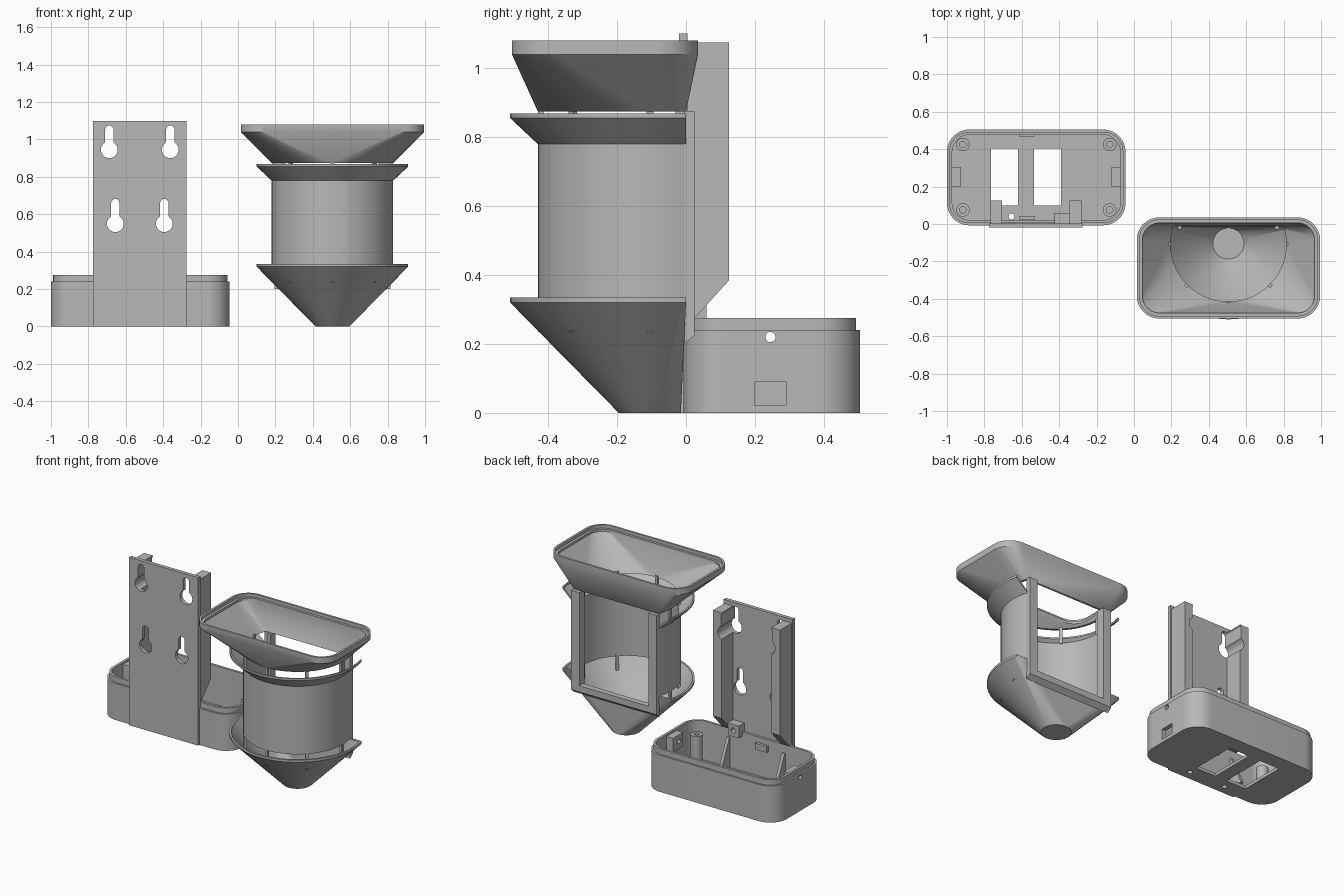
import bpy, bmesh
from math import sin, cos, asin, pi, radians
from mathutils import Matrix, Vector

if "Cube" in bpy.data.objects:
    bpy.data.objects.remove(bpy.data.objects["Cube"])

grey = bpy.data.materials.new("plain grey")
grey.use_nodes = True
GREY = (0.48, 0.48, 0.48, 1)
grey.diffuse_color = GREY
grey.node_tree.nodes["Principled BSDF"].inputs["Base Color"].default_value = GREY

N = 14                      # segments per quarter turn
HX, HY = 0.505, -0.105      # feeder axis
BX = -0.525                 # bracket centre line


def finish(name, bm):
    bmesh.ops.remove_doubles(bm, verts=bm.verts, dist=1e-5)
    bmesh.ops.recalc_face_normals(bm, faces=bm.faces)
    mesh = bpy.data.meshes.new(name)
    bm.to_mesh(mesh)
    bm.free()
    mesh.materials.append(grey)
    ob = bpy.data.objects.new(name, mesh)
    bpy.context.collection.objects.link(ob)
    return ob


def block(name, x0, x1, y0, y1, z0, z1, turn=None):
    bm = bmesh.new()
    bmesh.ops.create_cube(bm, size=1)
    for v in bm.verts:
        v.co = Vector(((x0 + x1) / 2 + v.co.x * (x1 - x0),
                       (y0 + y1) / 2 + v.co.y * (y1 - y0),
                       (z0 + z1) / 2 + v.co.z * (z1 - z0)))
    if turn:
        bm.transform(turn)
    return finish(name, bm)


def rod(name, centre, r, length, axis="Z", segments=24):
    bm = bmesh.new()
    bmesh.ops.create_cone(bm, cap_ends=True, segments=segments, radius1=r, radius2=r, depth=length)
    if axis != "Z":
        bm.transform(Matrix.Rotation(pi / 2, 4, "Y" if axis == "X" else "X"))
    bm.transform(Matrix.Translation(centre))
    return finish(name, bm)


def side_prism(name, x0, x1, profile):
    """Extrude a (y, z) profile along x."""
    bm = bmesh.new()
    face = bm.faces.new([bm.verts.new((x0, y, z)) for y, z in profile])
    new = bmesh.ops.extrude_face_region(bm, geom=[face])["geom"]
    bmesh.ops.translate(bm, vec=(x1 - x0, 0, 0), verts=[g for g in new if isinstance(g, bmesh.types.BMVert)])
    return finish(name, bm)


def round_rect(cx, cy, hx, hy, r, z, inset=0):
    pts = []
    for k, (sx, sy) in enumerate([(1, 1), (-1, 1), (-1, -1), (1, -1)]):
        for i in range(N + 1):
            a = (k + i / N) * pi / 2
            pts.append((cx + sx * (hx - r) + (r - inset) * cos(a),
                        cy + sy * (hy - r) + (r - inset) * sin(a), z))
    return pts


def round_ring(r, z, flat=None):
    """Circle about the feeder axis, optionally cut flat at the back."""
    limit = pi / 2
    if flat is not None and flat - HY < r:
        limit = asin((flat - HY) / r)
    pts = []
    for k in range(4):
        for i in range(N + 1):
            a = (k + i / N) * pi / 2
            if k == 0:
                a = min(a, limit)
            elif k == 1:
                a = max(a, pi - limit)
            pts.append((HX + r * cos(a), HY + r * sin(a), z))
    return pts


def loft(name, rings, closed):
    """Skin the rings; closed joins last to first, otherwise both ends are capped."""
    bm = bmesh.new()
    rows = [[bm.verts.new(p) for p in ring] for ring in rings]
    count = len(rows[0])
    for j in range(len(rows) if closed else len(rows) - 1):
        a, b = rows[j], rows[(j + 1) % len(rows)]
        for i in range(count):
            k = (i + 1) % count
            bm.faces.new((a[i], a[k], b[k], b[i]))
    if not closed:
        bm.faces.new(rows[0])
        bm.faces.new(rows[-1])
    return finish(name, bm)


def cut(ob, cutters):
    for c in cutters:
        c.hide_render = True
        mod = ob.modifiers.new("cut", "BOOLEAN")
        mod.operation, mod.solver, mod.object = "DIFFERENCE", "EXACT", c
        bpy.context.view_layer.objects.active = ob
        bpy.ops.object.modifier_apply(modifier=mod.name)
    for c in cutters:
        bpy.data.objects.remove(c)


def smooth(ob):
    bpy.ops.object.select_all(action="DESELECT")
    ob.select_set(True)
    bpy.context.view_layer.objects.active = ob
    bpy.ops.object.shade_smooth_by_angle(angle=radians(25))


# ---- Base box with stepped lip, floor windows and side openings
def base(z, inset):
    return round_rect(-0.5225, 0.249, 0.4775, 0.256, 0.12, z, inset)

base_box = loft("base_box", [base(0, 0), base(0.24, 0), base(0.24, 0.012), base(0.275, 0.012),
                             base(0.275, 0.028), base(0.02, 0.028)], False)
cut(base_box, [
    block("cutter", -0.765, -0.62, 0.1, 0.405, -0.1, 0.1),
    block("cutter", -0.535, -0.39, 0.1, 0.405, -0.1, 0.1),
    block("cutter", -0.085, 0.1, 0.2, 0.29, 0.022, 0.09),
    rod("cutter", (-0.5, 0.245, 0.22), 0.015, 2, "X"),
    rod("cutter", (-0.655, 0.04, 0), 0.016, 0.2),
    rod("cutter", (-0.393, 0.04, 0), 0.016, 0.2),
])
smooth(base_box)

# Screw posts in the corners
for x in (-0.915, -0.13):
    for y in (0.075, 0.425):
        post = rod("screw_post", (x, y, 0.11), 0.036, 0.19)
        cut(post, [rod("cutter", (x, y, 0.16), 0.017, 0.2)])
        smooth(post)

# Side screw blocks, catches and gussets
for name, x0, x1 in (("right_screw_block", -0.98, -0.925), ("left_screw_block", -0.12, -0.065)):
    ob = block(name, x0, x1, 0.2, 0.305, 0.17, 0.262)
    cut(ob, [rod("cutter", ((x0 + x1) / 2, 0.245, 0.22), 0.015, 0.3, "X")])
for y in (0.025, 0.468):
    block("lid_catch", BX - 0.09, BX - 0.005, y, y + 0.018, 0.2, 0.24)
for s in (-1, 1):
    x = BX + s * 0.2
    side_prism("gusset", x - 0.01, x + 0.01, [(0.01, 0.02), (0.12, 0.02), (0.03, 0.22), (0.01, 0.22)])

# ---- Back plate and rails, pierced by keyhole slots
def keyholes():
    out = []
    for dx, z, top in ((0.163, 0.945, 1.053), (0.131, 0.55, 0.66)):
        for s in (-1, 1):
            x = BX + s * dx
            out += [rod("cutter", (x, 0, z), 0.045, 0.6, "Y"),
                    rod("cutter", (x, 0, top), 0.022, 0.6, "Y"),
                    block("cutter", x - 0.022, x + 0.022, -0.3, 0.3, z, top)]
    return out

plate = block("back_plate", BX - 0.25, BX + 0.25, -0.02, 0.004, 0, 1.1)
cut(plate, keyholes())
for name, s in (("right_rail", -1), ("left_rail", 1)):
    xs = sorted((BX + s * 0.243, BX + s * 0.18))
    rail = side_prism(name, xs[0], xs[1], [(0.002, 0.28), (0.03, 0.28), (0.125, 0.385),
                                           (0.125, 1.075), (0.002, 1.075)])
    cut(rail, keyholes())

lug = block("locking_lug", -0.425, -0.345, 0.002, 0.06, 0.25, 0.33)
cut(lug, [rod("cutter", (-0.385, 0, 0.29), 0.017, 0.3, "Y")])

# ---- Feeder tray: rounded rectangle blending into the round body
def tray(z, inset):
    return round_rect(HX, -0.235, 0.49, 0.27, 0.12, z, inset)

smooth(loft("tray", [round_ring(0.325, 0.875, 0), tray(1.04, 0), tray(1.08, 0), tray(1.08, 0.014),
                     tray(1.06, 0.014), tray(1.06, 0.03), tray(1.045, 0.03),
                     round_ring(0.31, 0.875, -0.012)], True))

# Upper flared skirt and cylindrical wall, both open at the back
skirt = loft("upper_skirt", [round_ring(*p) for p in (
    (0.325, 0.78), (0.405, 0.855), (0.405, 0.868), (0.395, 0.868), (0.395, 0.858), (0.31, 0.78))], True)
wall = loft("curved_wall", [round_ring(*p) for p in (
    (0.325, 0.335), (0.325, 0.78), (0.31, 0.78), (0.31, 0.335))], True)
for ob in (skirt, wall):
    cut(ob, [block("cutter", -0.2, 1.2, 0, 1, 0, 2)])
    smooth(ob)

# Lower cone with flat back and a window above the cross bar
cone = loft("lower_cone", [round_ring(0.09, 0, 0), round_ring(0.405, 0.32, 0), round_ring(0.405, 0.335, 0),
                           round_ring(0.393, 0.335, -0.012), round_ring(0.388, 0.323, -0.012),
                           round_ring(0.083, 0.015, -0.012)], False)
cut(cone, [block("cutter", HX - 0.26, HX + 0.26, -0.02, 0.1, 0.265, 0.5)])
smooth(cone)

# Small struts across the two feeding gaps
for k in range(5):
    turn = Matrix.Translation((HX, HY, 0)) @ Matrix.Rotation(pi + k * pi / 4, 4, "Z")
    for z0, z1 in ((0.235, 0.345), (0.775, 0.885)):
        block("strut", 0.308, 0.324, -0.01, 0.01, z0, z1, turn)

# Sliding frame on the open back
for s in (-1, 1):
    for name, a, b, y0 in (("frame_side", 0.255, 0.31, -0.005), ("frame_guide", 0.25, 0.27, -0.03)):
        xs = sorted((HX + s * a, HX + s * b))
        block(name, xs[0], xs[1], y0, 0.025, 0.225, 0.876)
side_prism("frame_bar", HX - 0.31, HX + 0.31, [(-0.005, 0.2), (0.025, 0.225), (0.025, 0.265), (-0.005, 0.265)])
